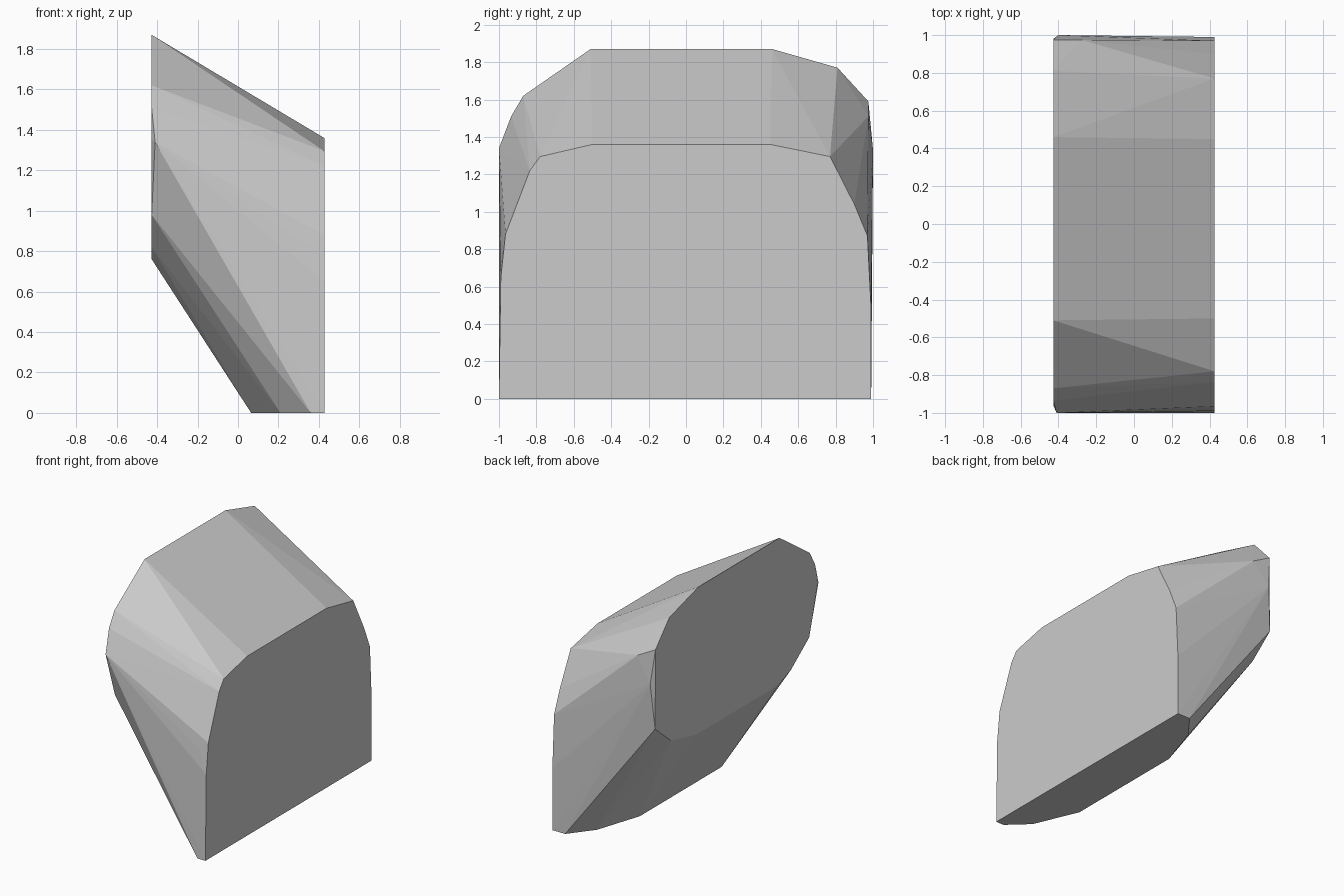
import bpy
import bmesh
import math

default_cube = bpy.data.objects.get("Cube")
if default_cube:
    bpy.data.objects.remove(default_cube, do_unlink=True)


def make_material(name, colour):
    material = bpy.data.materials.new(name)
    material.use_nodes = True
    material.diffuse_color = colour
    material.node_tree.nodes["Principled BSDF"].inputs["Base Color"].default_value = colour
    return material


def end_profile(x, outline):
    """Place a (y, z) outline on the plane at the given x."""
    return [(x, y, z) for y, z in outline]


def make_hull(name, points, material):
    """Wrap a faceted convex solid around the points."""
    bm = bmesh.new()
    for point in points:
        bm.verts.new(point)
    hull = bmesh.ops.convex_hull(bm, input=bm.verts)
    unused = {v for v in hull["geom_interior"] + hull["geom_unused"]
              if isinstance(v, bmesh.types.BMVert) and v.is_valid}
    bmesh.ops.delete(bm, geom=list(unused), context="VERTS")
    bmesh.ops.dissolve_limit(bm, angle_limit=math.radians(0.5),
                             verts=bm.verts, edges=bm.edges)
    bmesh.ops.recalc_face_normals(bm, faces=bm.faces)
    mesh = bpy.data.meshes.new(name)
    bm.to_mesh(mesh)
    bm.free()
    mesh.materials.append(material)
    block = bpy.data.objects.new(name, mesh)
    bpy.context.collection.objects.link(block)
    return block


half_width = 0.427

# Large flat end with a straight lower edge
large_end = end_profile(half_width, [
    (-1, 0), (-.99, .65), (-.965, .88), (-.835, 1.22), (-.78, 1.295),
    (-.5, 1.36), (.45, 1.36), (.77, 1.295), (.9, 1.04), (.97, .87),
    (.99, .47), (.99, 0)])

# Raised flat end with chamfered corners
raised_end = end_profile(-half_width, [
    (-.51, 1.87), (.46, 1.87), (.81, 1.77), (.975, 1.59), (.98, .99),
    (.79, .83), (.48, .76), (-.5, .76), (-.65, .82), (-.865, .98),
    (-.96, 1.35), (-.935, 1.51), (-.87, 1.62)])

# Narrow resting face on the ground
resting_face = [(x, y, 0) for x, y in [
    (.36, -1), (.21, -.86), (.065, -.52), (.065, .46), (.18, .81), (.32, .99)]]

# Widest corners on the two sides
side_corners = [(-.41, -1, 1.34), (-.4, 1, 1.33), (-.28, .975, 1.51), (.36, -.98, .82)]

grey = make_material("plain_grey", (.6, .6, .6, 1))
make_hull("faceted_block", large_end + raised_end + resting_face + side_corners, grey)
